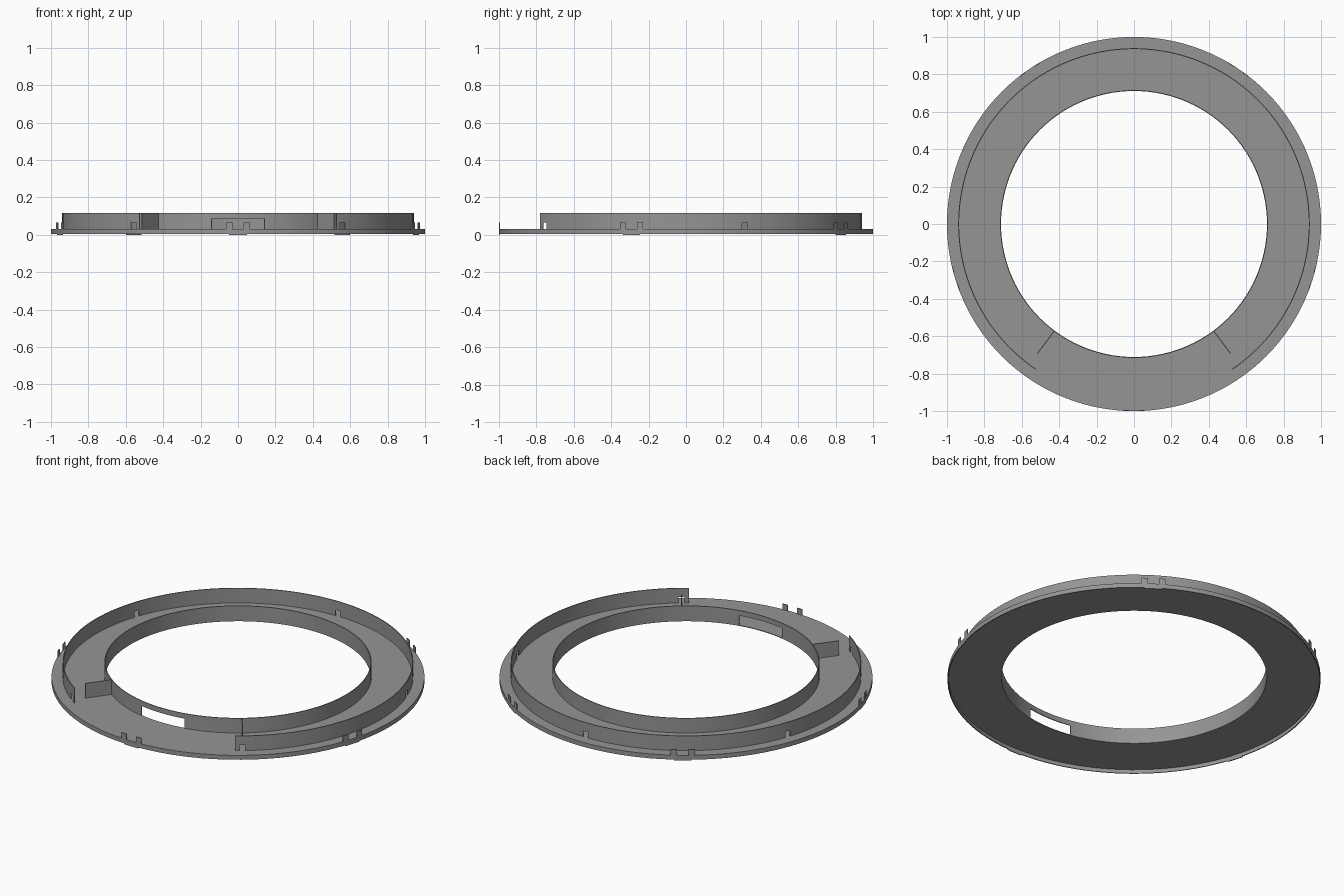
import bpy, bmesh, math

if "Cube" in bpy.data.objects:
    bpy.data.objects.remove(bpy.data.objects["Cube"])

grey = bpy.data.materials.new("mid_grey")
grey.diffuse_color = (0.3, 0.3, 0.3, 1)
grey.use_nodes = True
grey.node_tree.nodes["Principled BSDF"].inputs["Base Color"].default_value = grey.diffuse_color
STEP = 3.0  # degrees per side of the round parts


def finish(name, bm):
    bmesh.ops.remove_doubles(bm, verts=bm.verts, dist=1e-5)
    bmesh.ops.recalc_face_normals(bm, faces=bm.faces)
    me = bpy.data.meshes.new(name)
    bm.to_mesh(me)
    bm.free()
    me.materials.append(grey)
    ob = bpy.data.objects.new(name, me)
    bpy.context.collection.objects.link(ob)
    bpy.context.view_layer.objects.active = ob
    ob.select_set(True)
    bpy.ops.object.shade_smooth_by_angle(angle=math.radians(20))
    ob.select_set(False)
    return ob


def curved_wall(name, r0, r1, a0, a1, zs, cuts=(), solid=lambda a, z: True):
    """Curved wall between two radii and two angles; solid(angle, z) leaves openings."""
    stops = {round(a, 3) for a in cuts if a0 < a < a1} | {a0, a1}
    a = math.ceil(a0 / STEP) * STEP
    while a < a1:
        stops.add(round(a, 3))
        a += STEP
    A = sorted(stops)
    n, m = len(A) - 1, len(zs) - 1
    full = a1 - a0 >= 360
    cells = {(i, j) for i in range(n) for j in range(m)
             if solid((A[i] + A[i + 1]) / 2, (zs[j] + zs[j + 1]) / 2)}
    bm = bmesh.new()

    def p(r, i, j):
        t = math.radians(A[i])
        return (r * math.cos(t), r * math.sin(t), zs[j])

    def quad(*pts):
        bm.faces.new([bm.verts.new(q) for q in pts])

    for i, j in cells:
        k, l = i + 1, j + 1
        for r in (r0, r1):
            quad(p(r, i, j), p(r, k, j), p(r, k, l), p(r, i, l))
        for di, e in ((-1, i), (1, k)):
            nb = (i + di) % n if full else i + di
            if (nb, j) not in cells:
                quad(p(r0, e, j), p(r1, e, j), p(r1, e, l), p(r0, e, l))
        for dj, e in ((-1, j), (1, l)):
            if (i, j + dj) not in cells:
                quad(p(r0, i, e), p(r1, i, e), p(r1, k, e), p(r0, k, e))
    return finish(name, bm)


# Flat ring plate
curved_wall("base_plate", 0.711, 0.998, -90, 270, [0.027, 0.031])

# Outer skirt with five pairs of upright tabs and a low lip beneath each pair
pairs = [-90, -17, 56, 124, 197]
tab_in, tab_out = 1.75, 3.7


def skirt_solid(a, z):
    d = min(abs((a - c + 180) % 360 - 180) for c in pairs)
    if z > 0.031:
        return tab_in < d < tab_out
    if z < 0.005:
        return d < 2.7
    return True


offsets = (-tab_out, -2.7, -tab_in, tab_in, 2.7, tab_out)
skirt_cuts = [(c + o + 90) % 360 - 90 for c in pairs for o in offsets]
curved_wall("outer_skirt", 0.995, 1.0, -90, 270, [0, 0.005, 0.031, 0.065],
            skirt_cuts, skirt_solid)

# Outer wall, open at the front, with small slots along its foot
slots = [-53.5, 19.5, 90, 160.5, 233.5]
half = 1.0
curved_wall("outer_wall", 0.935, 0.94, -56, 236, [0.029, 0.065, 0.118],
            [s + o for s in slots for o in (-half, half)],
            lambda a, z: z > 0.065 or all(abs(a - s) > half for s in slots))

# Inner wall with a window at the front
win = math.degrees(math.asin(0.14 / 0.713))
curved_wall("inner_wall", 0.711, 0.716, -180, 180, [0.027, 0.031, 0.088, 0.118],
            [-90 - win, -90 + win],
            lambda a, z: not (abs(a + 90) < win and 0.031 < z < 0.088))

# Radial partitions either side of the front gap
for side, ang in (("right", -53.3), ("left", 233.3)):
    t = 0.17
    curved_wall("partition_" + side, 0.714, 0.862, ang - t, ang + t, [0.029, 0.118])
